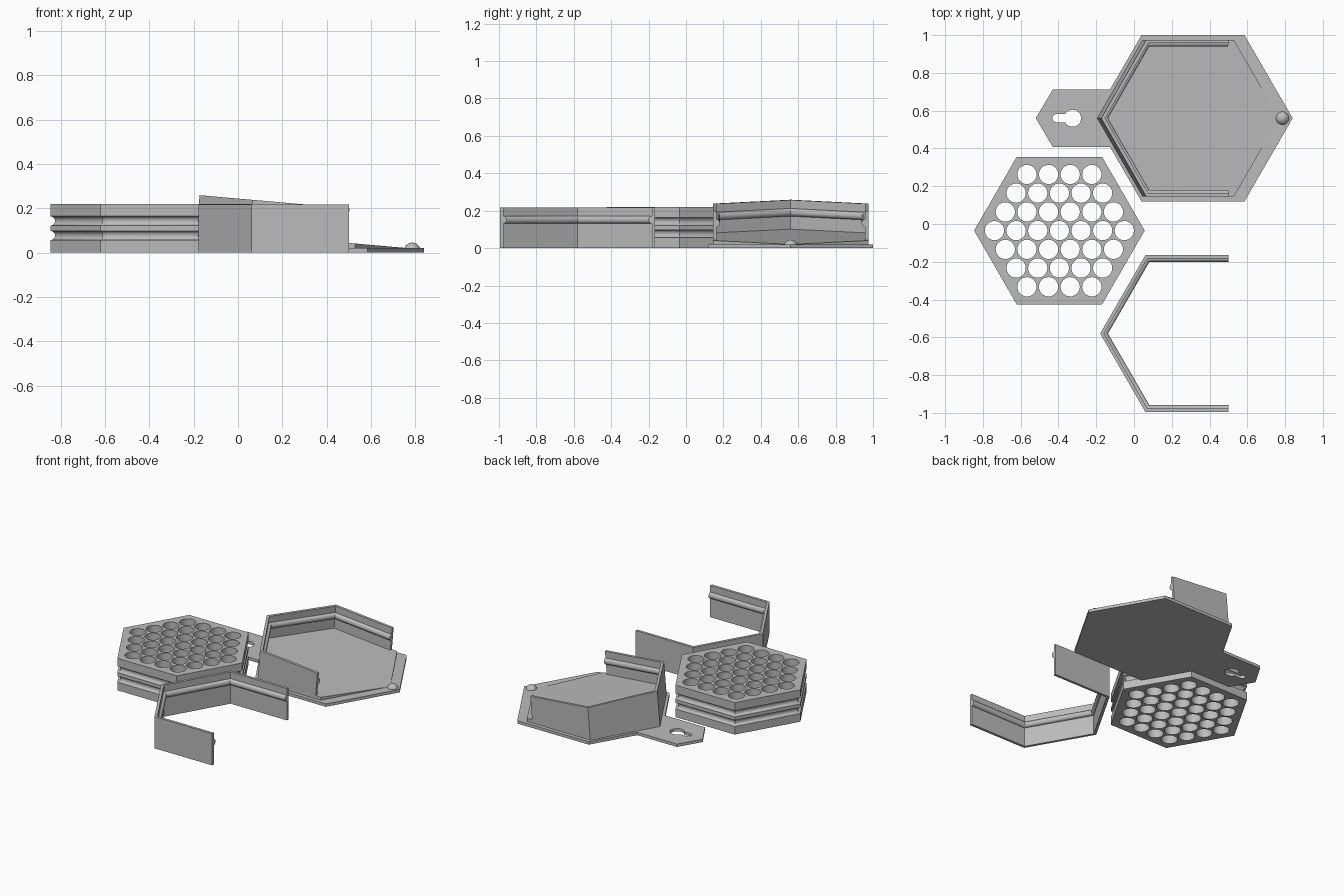
import bpy, bmesh
from math import sin, cos, tan, pi, sqrt, radians
from mathutils import Matrix

if "Cube" in bpy.data.objects:
    bpy.data.objects.remove(bpy.data.objects["Cube"], do_unlink=True)

grey = bpy.data.materials.new("plain grey")
grey.use_nodes = True
grey.diffuse_color = (0.5, 0.5, 0.5, 1)
grey.node_tree.nodes["Principled BSDF"].inputs["Base Color"].default_value = (0.5, 0.5, 0.5, 1)

COS30 = sqrt(3) / 2
TILT = radians(5)


def finish(bm, name, location=(0, 0, 0)):
    """Turn a bmesh into a shaded object."""
    bmesh.ops.recalc_face_normals(bm, faces=bm.faces)
    mesh = bpy.data.meshes.new(name)
    bm.to_mesh(mesh)
    bm.free()
    mesh.materials.append(grey)
    obj = bpy.data.objects.new(name, mesh)
    obj.location = location
    bpy.context.collection.objects.link(obj)
    bpy.ops.object.select_all(action="DESELECT")
    obj.select_set(True)
    bpy.context.view_layer.objects.active = obj
    return obj


def smooth():
    bpy.ops.object.shade_smooth_by_angle(angle=radians(30))


def hexagon(apothem):
    r = apothem / COS30
    return [(r * cos(i * pi / 3), r * sin(i * pi / 3)) for i in range(6)]


def prism(bm, outline, bottom, top):
    """Solid with a flat outline."""
    low = [bm.verts.new((x, y, bottom)) for x, y in outline]
    high = [bm.verts.new((x, y, top)) for x, y in outline]
    bm.faces.new(low[::-1])
    bm.faces.new(high)
    for i in range(len(low)):
        j = (i + 1) % len(low)
        bm.faces.new((low[i], low[j], high[j], high[i]))


def circle(x, y, r, n=32):
    return [(x + r * cos(2 * pi * i / n), y + r * sin(2 * pi * i / n)) for i in range(n)]


def cut(obj, outlines):
    """Cut vertical holes through an object."""
    for group in outlines:
        bm = bmesh.new()
        for outline in group:
            prism(bm, outline, -0.1, 0.4)
        cutter = finish(bm, "hole_cutter")
        cutter.hide_render = True
        bpy.context.view_layer.objects.active = obj
        mod = obj.modifiers.new("holes", "BOOLEAN")
        mod.operation = "DIFFERENCE"
        mod.solver = "EXACT"
        mod.object = cutter
        bpy.ops.object.modifier_apply(modifier=mod.name)
        bpy.data.objects.remove(cutter, do_unlink=True)
    bpy.ops.object.select_all(action="DESELECT")
    obj.select_set(True)


def arc(offset, z, r, depth, n=10):
    """Half-round rail or groove section, from low to high."""
    return [(offset + depth * sin(pi * i / n), z - r * cos(pi * i / n)) for i in range(n + 1)]


def u_frame(bottom):
    """Three-and-two-half-sided hexagonal wall with an inner rail."""
    profile = [(0, 0.218), (0, bottom), (0.018, bottom)]
    profile += arc(0.018, 0.152, 0.021, 0.018) + [(0.018, 0.218)]
    bm = bmesh.new()
    rings = []
    for k in range(5):
        ring = []
        for d, z in profile:
            a = 0.415 - d
            r = a / COS30
            path = [(0.2, a), (-r / 2, a), (-r, 0), (-r / 2, -a), (0.2, -a)]
            ring.append(bm.verts.new((*path[k], z)))
        rings.append(ring)
    n = len(profile)
    for a, b in zip(rings, rings[1:]):
        for i in range(n):
            j = (i + 1) % n
            bm.faces.new((a[i], a[j], b[j], b[i]))
    bm.faces.new(rings[0])
    bm.faces.new(rings[-1][::-1])
    return bm


def tilt(bm):
    """Lean a part back and level its underside inside the base plate."""
    bm.transform(Matrix.Rotation(TILT, 4, "Y"))
    for v in bm.verts:
        if v.co.z < 0.004:
            v.co.x += (0.004 - v.co.z) * tan(TILT)
            v.co.z = 0.004


# Honeycomb block with two grooves around its sides
bm = bmesh.new()
section = [(0, 0)] + arc(0, 0.077, 0.021, 0.018) + arc(0, 0.143, 0.021, 0.018) + [(0, 0.22)]
rings = [[bm.verts.new((x, y, z)) for x, y in hexagon(0.391 - d)] for d, z in section]
for a, b in zip(rings, rings[1:]):
    for i in range(6):
        j = (i + 1) % 6
        bm.faces.new((a[i], a[j], b[j], b[i]))
bm.faces.new(rings[0][::-1])
bm.faces.new(rings[-1])
bx, by = -0.395, -0.035
block = finish(bm, "honeycomb_block", (bx, by, 0))
pitch = 0.1145
holes = []
for row in range(-3, 4):
    count = 7 - abs(row)
    for i in range(count):
        holes.append(circle(bx + (i - (count - 1) / 2) * pitch, by + row * pitch * COS30, 0.051))
cut(block, [holes])
smooth()

# Loose upright frame
finish(u_frame(0), "loose_frame", (0.3, -0.58, 0))
smooth()

# Base plate with hanging tab and keyhole
ty = 0.56
half = [(0.84, 0), (0.585, 0.44), (0.04, 0.44), (-0.127, 0.152), (-0.43, 0.152), (-0.52, 0)]
outline = half + [(x, -y) for x, y in half[-2:0:-1]]
bm = bmesh.new()
prism(bm, outline, 0, 0.02)
plate = finish(bm, "base_plate", (0, ty, 0))
slot = [(-0.41 + 0.022 * cos(pi / 2 + pi * i / 12), ty + 0.022 * sin(pi / 2 + pi * i / 12))
        for i in range(13)]
slot += [(-0.33, ty - 0.022), (-0.33, ty + 0.022)]
cut(plate, [[circle(-0.325, ty, 0.045)], [slot]])

# Sloping tray floor
bm = bmesh.new()
prism(bm, hexagon(0.415), -0.06, 0.062)
tilt(bm)
finish(bm, "tray_floor", (0.285, ty, 0))

# Leaning tray wall
bm = u_frame(-0.07)
tilt(bm)
finish(bm, "tray_wall", (0.285, ty, 0))
smooth()

# Small round stud at the tray tip
bm = bmesh.new()
bmesh.ops.create_uvsphere(bm, u_segments=32, v_segments=16, radius=0.037)
for v in bm.verts:
    v.co.z = max(v.co.z, -0.004)
finish(bm, "round_stud", (0.786, ty, 0.008))
smooth()
